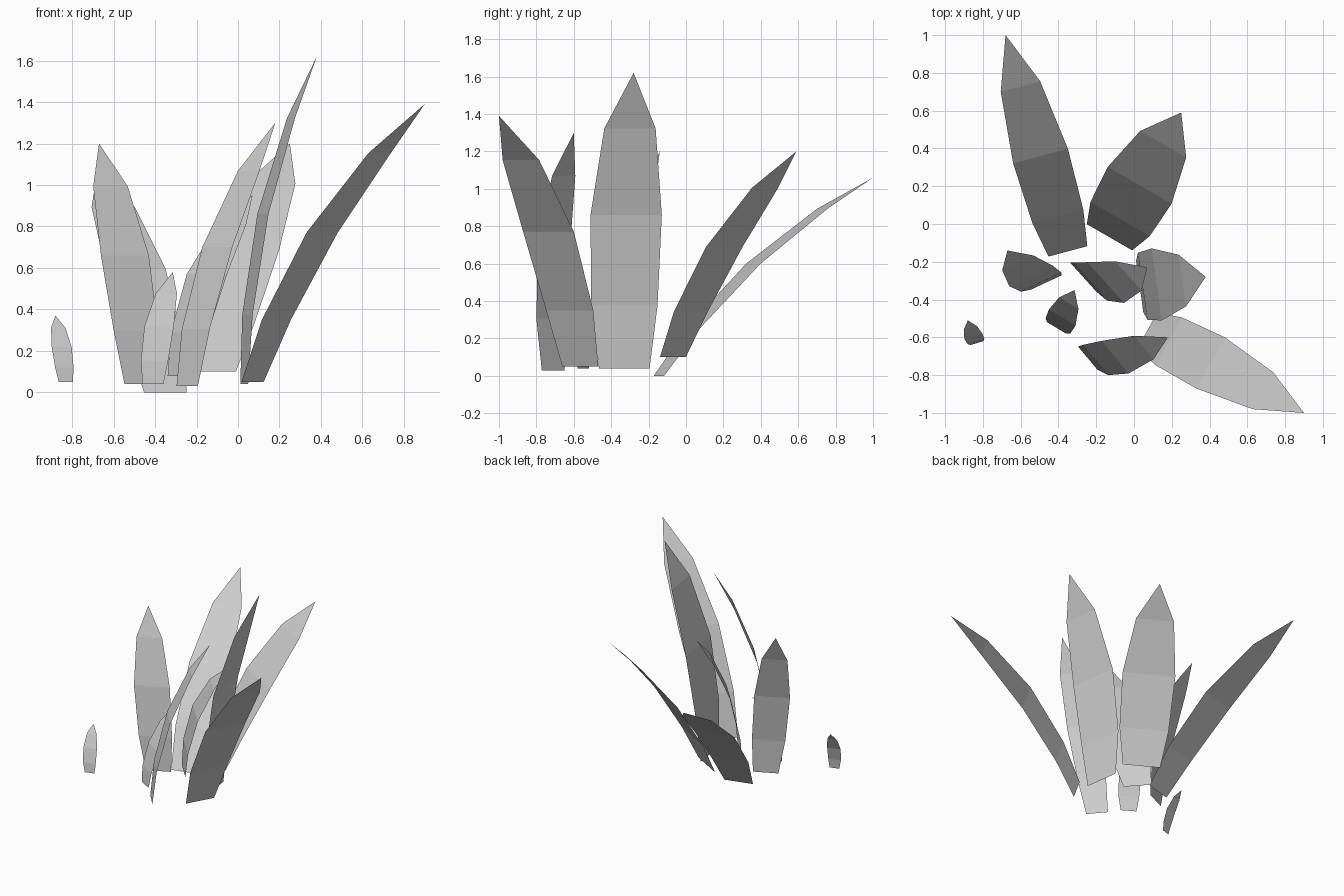
import bpy
from math import radians, cos, sin
from mathutils import Vector

if "Cube" in bpy.data.objects:
    bpy.data.objects.remove(bpy.data.objects["Cube"])

# Shared blade outline: position along the blade, relative width
ROWS = [(0.0, 0.71), (0.2, 0.93), (0.5, 1.0), (0.8, 0.72)]


def leaf(name, width, angle, base, mid, tip):
    """Flat low-poly blade that bends through base, mid and tip."""
    base, mid, tip = Vector(base), Vector(mid), Vector(tip)
    across = Vector((cos(radians(angle)), sin(radians(angle)), 0)) * width / 2
    verts = []
    for t, w in ROWS:
        c = (base * (1 - t) * (1 - 2 * t) + mid * 4 * t * (1 - t)
             + tip * t * (2 * t - 1))
        verts += [c - across * w, c + across * w]
    verts.append(tip)
    faces = [(i, i + 1, i + 3, i + 2) for i in (0, 2, 4)] + [(6, 7, 8)]
    mesh = bpy.data.meshes.new(name)
    mesh.from_pydata(verts, [], faces)
    bpy.context.collection.objects.link(bpy.data.objects.new(name, mesh))


# Large leaves around the back and right
leaf("leaf_back_left", 0.30, 15, (-.35, -.145, 0), (-.495, .36, .60), (-.68, 1.0, 1.06))
leaf("leaf_back_right", 0.39, -30, (-.13, -.07, .10), (.03, .205, .69), (.25, .59, 1.20))
leaf("leaf_right", 0.385, -82, (.03, -.33, .04), (.12, -.32, .86), (.38, -.28, 1.62))
leaf("leaf_front_right", 0.31, 61, (.07, -.565, .05), (.405, -.735, .77), (.90, -1.0, 1.39))

# Medium leaves at the left, centre and front
leaf("leaf_left", 0.255, 25, (-.465, -.31, .04), (-.545, -.275, .66), (-.67, -.14, 1.20))
leaf("leaf_centre", 0.29, -48, (-.27, -.28, .08), (-.15, -.31, .57), (.07, -.23, .95))
leaf("leaf_front", 0.225, -50, (-.245, -.71, .03), (-.10, -.705, .70), (.18, -.60, 1.30))

# Small shoots
leaf("shoot_front_left", 0.165, -31, (-.41, -.55, .04), (-.38, -.495, .32), (-.315, -.35, .58))
leaf("shoot_far_left", 0.10, 17, (-.83, -.63, .05), (-.85, -.595, .22), (-.88, -.51, .37))
